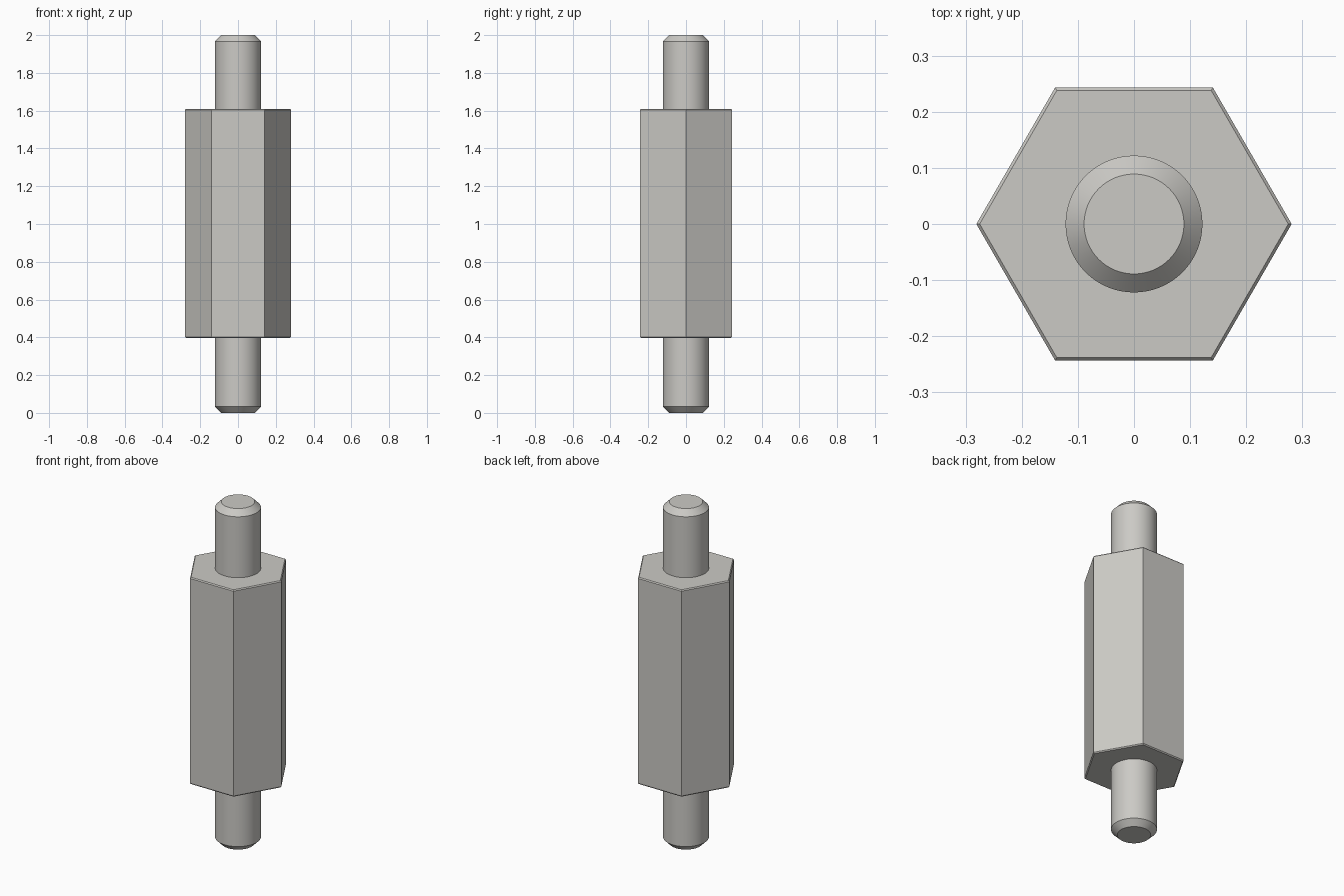
import bpy
import bmesh
from math import cos, sin, tau, radians

cube = bpy.data.objects.get("Cube")
if cube:
    bpy.data.objects.remove(cube, do_unlink=True)

# Single brushed metal colour
METAL = (0.60, 0.59, 0.56, 1.0)
metal = bpy.data.materials.new("warm_grey_metal")
metal.use_nodes = True
metal.diffuse_color = METAL
bsdf = metal.node_tree.nodes["Principled BSDF"]
bsdf.inputs["Base Color"].default_value = METAL


def turned_part(name, profile, sides, smooth=False):
    """Closed solid from (radius, height) rings, listed bottom to top."""
    bm = bmesh.new()
    rings = [[bm.verts.new((r * cos(tau * i / sides), r * sin(tau * i / sides), z))
              for i in range(sides)] for r, z in profile]
    for low, high in zip(rings, rings[1:]):
        for i in range(sides):
            j = (i + 1) % sides
            bm.faces.new((low[i], low[j], high[j], high[i]))
    bm.faces.new(rings[0][::-1])
    bm.faces.new(rings[-1])
    mesh = bpy.data.meshes.new(name)
    bm.to_mesh(mesh)
    bm.free()
    mesh.materials.append(metal)
    obj = bpy.data.objects.new(name, mesh)
    bpy.context.collection.objects.link(obj)
    if smooth:
        bpy.ops.object.select_all(action="DESELECT")
        obj.select_set(True)
        bpy.context.view_layer.objects.active = obj
        bpy.ops.object.shade_smooth_by_angle(angle=radians(30))
    return obj


BODY_LOW, BODY_HIGH, HEIGHT = 0.397, 1.61, 2.0
HEX_R, HEX_EDGE = 0.281, 0.006
STUD_R, TIP_R, TIP_H = 0.122, 0.089, 0.033

# Hexagonal body with a fine edge break at both ends
turned_part("hex_body", [(HEX_R - HEX_EDGE, BODY_LOW),
                         (HEX_R, BODY_LOW + HEX_EDGE),
                         (HEX_R, BODY_HIGH - HEX_EDGE),
                         (HEX_R - HEX_EDGE, BODY_HIGH)], 6)

# Round studs with chamfered tips, seated on the body ends
turned_part("lower_stud", [(TIP_R, 0), (STUD_R, TIP_H),
                           (STUD_R, BODY_LOW)], 64, smooth=True)
turned_part("upper_stud", [(STUD_R, BODY_HIGH), (STUD_R, HEIGHT - TIP_H),
                           (TIP_R, HEIGHT)], 64, smooth=True)
